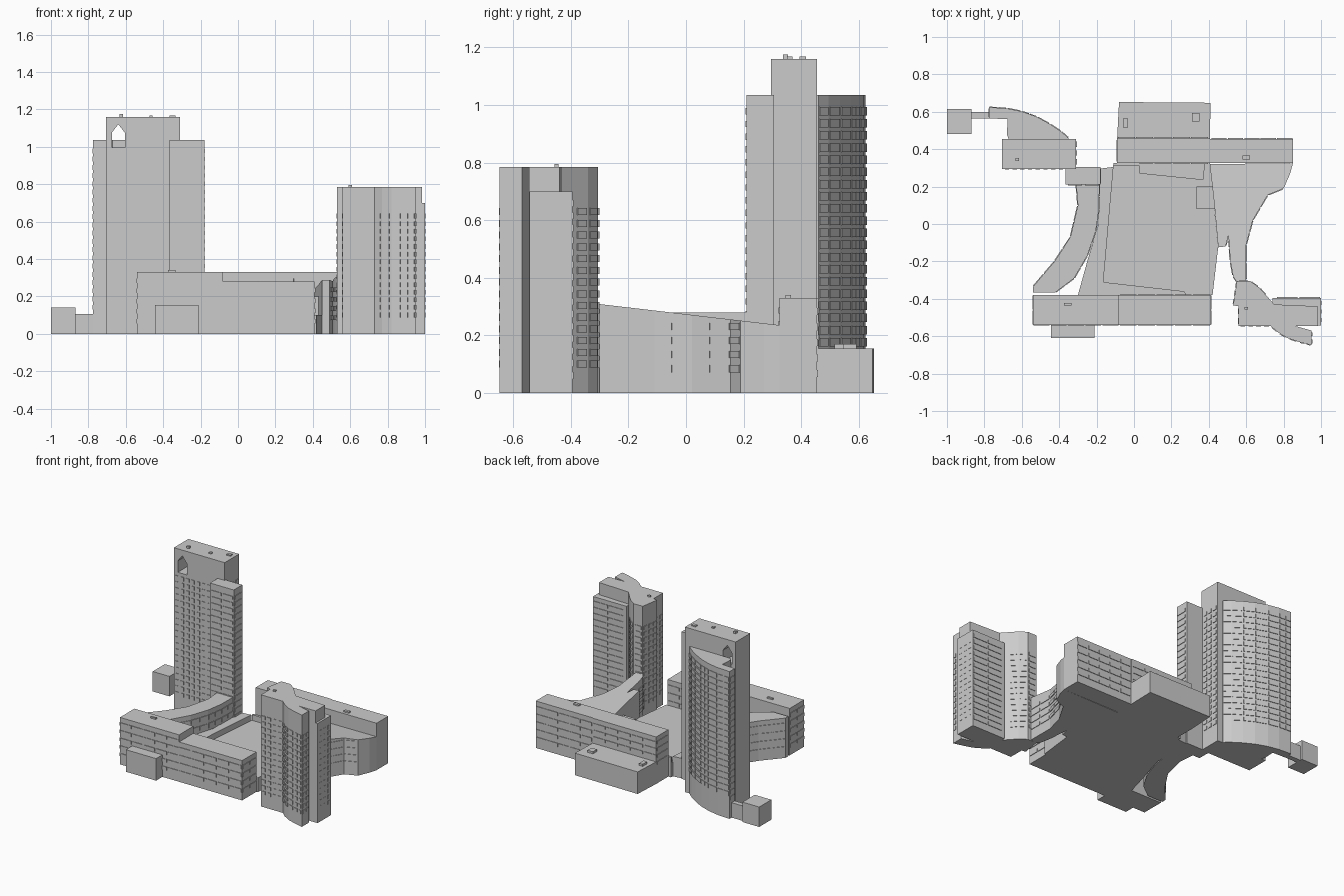
import bpy, bmesh
from mathutils import Vector, Matrix


def finish(name, bm):
    bmesh.ops.recalc_face_normals(bm, faces=bm.faces)
    me = bpy.data.meshes.new(name)
    bm.to_mesh(me)
    bm.free()
    ob = bpy.data.objects.new(name, me)
    bpy.context.collection.objects.link(ob)
    return ob


def prism(name, pts, top, z0=0.0):
    """Extrude a footprint; top is a height or a function of y."""
    h = top if callable(top) else (lambda y: top)
    bm = bmesh.new()
    lo = [bm.verts.new((x, y, z0)) for x, y in pts]
    hi = [bm.verts.new((x, y, h(y))) for x, y in pts]
    bm.faces.new(lo[::-1])
    bm.faces.new(hi)
    n = len(pts)
    for i in range(n):
        j = (i + 1) % n
        bm.faces.new((lo[i], lo[j], hi[j], hi[i]))
    return finish(name, bm)


def rect(x0, x1, y0, y1):
    return [(x0, y0), (x1, y0), (x1, y1), (x0, y1)]


def box(name, x0, x1, y0, y1, z1, z0=0.0):
    return prism(name, rect(x0, x1, y0, y1), z1, z0)


def windows(name, path, z0, z1, rows, pitch, fill=0.75, tall=0.6, d=0.004):
    """Thin raised window panels along the wall segments of an open path."""
    bm = bmesh.new()
    step = (z1 - z0) / rows
    for a, b in zip(path, path[1:]):
        a, b = Vector(a), Vector(b)
        t = b - a
        cols = max(1, round(t.length / pitch))
        cell = t.length / cols
        t.normalize()
        rot = Matrix.Rotation(Vector((1, 0)).angle_signed(t) * -1, 4, 'Z')
        for c in range(cols):
            p = a + t * cell * (c + 0.5)
            for r in range(rows):
                m = (Matrix.Translation((p.x, p.y, z0 + step * (r + 0.5))) @ rot
                     @ Matrix.Diagonal((cell * fill, 2 * d, step * tall, 1)))
                bmesh.ops.create_cube(bm, size=1, matrix=m)
    return finish(name, bm)


# Tall tower: slab with an arched opening, curved rear bay, front side bay
slab = box("tall_tower_slab", -0.705, -0.31, 0.295, 0.455, 1.16)
arch = prism("arch_cutter", rect(-0.675, -0.605, 0.2, 0.7), 1.08, 1.0)
bm = bmesh.new()
prof = [(-0.675, 0.995), (-0.605, 0.995), (-0.605, 1.075), (-0.64, 1.12), (-0.675, 1.075)]
f = bm.faces.new([bm.verts.new((x, 0.2, z)) for x, z in prof])
ex = bmesh.ops.extrude_face_region(bm, geom=[f])
bmesh.ops.translate(bm, vec=(0, 0.5, 0), verts=[v for v in ex["geom"] if isinstance(v, bmesh.types.BMVert)])
bpy.data.objects.remove(arch)
arch = finish("arch_cutter", bm)
arch.hide_render = True
mod = slab.modifiers.new("arch_opening", 'BOOLEAN')
mod.object = arch
mod.solver = 'EXACT'
bpy.context.view_layer.update()
cut = bpy.data.meshes.new_from_object(slab.evaluated_get(bpy.context.evaluated_depsgraph_get()))
slab.modifiers.clear()
slab.data = cut
bpy.data.objects.remove(arch)

curve = [(-0.35, 0.46), (-0.39, 0.495), (-0.45, 0.535), (-0.52, 0.573), (-0.60, 0.602),
         (-0.68, 0.618), (-0.775, 0.624)]
prism("tall_tower_curved_bay", curve + [(-0.775, 0.565), (-0.675, 0.56), (-0.68, 0.48), (-0.67, 0.455), (-0.35, 0.455)], 1.035)
box("tall_tower_side_bay", -0.365, -0.18, 0.21, 0.305, 1.035)
windows("curved_bay_windows", curve, 0.155, 1.0, 20, 0.055, 0.85, 0.7)
windows("curved_bay_end_windows", [(-0.775, 0.624), (-0.775, 0.565)], 0.12, 1.0, 20, 0.06)
windows("tall_slab_front_windows", [(-0.70, 0.295), (-0.37, 0.295)], 0.12, 0.98, 20, 0.042, 0.55)
windows("side_bay_windows", [(-0.36, 0.21), (-0.18, 0.21), (-0.18, 0.30)], 0.12, 1.0, 20, 0.09, 0.85, 0.5)
windows("tall_slab_end_windows", [(-0.31, 0.31), (-0.31, 0.45)], 0.12, 1.0, 20, 0.045, 0.6)

# Annex beside the tall tower
box("annex", -1.0, -0.87, 0.48, 0.615, 0.14)
box("annex_link", -0.87, -0.775, 0.565, 0.60, 0.105)

# Wave-shaped tower with a lower rear slab
wave_in = [(0.985, -0.44), (0.75, -0.43), (0.71, -0.385), (0.67, -0.34), (0.62, -0.305), (0.55, -0.305)]
wave_out = [(0.53, -0.435), (0.56, -0.44), (0.56, -0.545), (0.73, -0.545), (0.77, -0.58), (0.82, -0.61),
            (0.88, -0.63), (0.95, -0.648), (0.95, -0.57), (0.86, -0.545), (0.985, -0.545)]
prism("wave_tower", wave_in + wave_out, 0.785)
box("wave_tower_rear_slab", 0.74, 1.0, -0.544, -0.395, 0.70)
windows("wave_tower_west_windows", [(0.55, -0.305), (0.53, -0.435)], 0.08, 0.65, 14, 0.045, 0.6)
windows("wave_tower_front_windows", wave_out[1:8], 0.08, 0.65, 14, 0.045, 0.6)
windows("wave_tower_end_windows", [(0.95, -0.648), (0.95, -0.57)], 0.08, 0.65, 14, 0.036, 0.5)
windows("wave_tower_inner_windows", wave_in[2:], 0.08, 0.65, 14, 0.05, 0.7)
windows("rear_slab_end_windows", [(1.0, -0.535), (1.0, -0.40)], 0.08, 0.65, 14, 0.045, 0.5, d=0.002)
windows("rear_slab_windows", [(1.0, -0.395), (0.76, -0.395)], 0.04, 0.68, 15, 0.12, 0.92, 0.55)

# Front block in two heights, with an entrance box
box("front_block_high", -0.54, -0.08, -0.54, -0.38, 0.33)
box("front_block_low", -0.08, 0.41, -0.54, -0.38, 0.28)
box("front_entrance", -0.445, -0.21, -0.61, -0.54, 0.155)
windows("front_high_windows", [(-0.54, -0.38), (-0.54, -0.54), (-0.08, -0.54)], 0.04, 0.31, 5, 0.09, 0.92, 0.45)
windows("front_low_windows", [(-0.08, -0.54), (0.41, -0.54), (0.41, -0.38), (-0.08, -0.38)], 0.04, 0.26, 4, 0.09, 0.92, 0.45)

# Back block with a low rear hall
box("back_block_west", -0.09, 0.405, 0.325, 0.46, 0.33)
box("back_block_east", 0.405, 0.85, 0.325, 0.455, 0.33)
prism("rear_hall", [(-0.09, 0.46), (0.405, 0.46), (0.41, 0.648), (-0.08, 0.652)], 0.155)
windows("back_east_windows", [(0.85, 0.455), (0.41, 0.455)], 0.04, 0.31, 5, 0.09, 0.92, 0.45)
windows("back_west_windows", [(0.40, 0.46), (-0.09, 0.46)], 0.17, 0.31, 3, 0.09, 0.92, 0.45)
windows("back_block_end_windows", [(-0.09, 0.455), (-0.09, 0.33), (0.40, 0.325)], 0.12, 0.31, 4, 0.09, 0.92, 0.45)

# East wing: curved, with a roof sloping down to the back
east_out = [(0.60, -0.30), (0.60, -0.11), (0.635, 0.02), (0.715, 0.155), (0.80, 0.19), (0.835, 0.27), (0.85, 0.325)]
east_in = [(0.405, 0.32), (0.43, 0.10), (0.45, -0.125), (0.49, -0.12), (0.505, -0.06), (0.515, -0.20), (0.53, -0.28), (0.55, -0.31)]


def slope(y):
    return 0.31 - (y + 0.31) * 0.117


prism("east_wing", east_out + east_in, slope)
windows("east_wing_windows", east_out[:5], 0.06, 0.255, 4, 0.08, 0.88, 0.5)
windows("east_wing_inner_windows", east_in[3:], 0.06, 0.26, 4, 0.06, 0.8, 0.5)
box("courtyard_kiosk", 0.335, 0.43, 0.08, 0.20, 0.20)

# West wing: curved and flat-roofed
west_out = [(-0.31, 0.22), (-0.30, 0.10), (-0.34, -0.07), (-0.425, -0.20), (-0.54, -0.335), (-0.54, -0.365)]
west_in = [(-0.42, -0.365), (-0.32, -0.29), (-0.25, -0.17), (-0.205, -0.04), (-0.187, 0.08), (-0.185, 0.215)]
prism("west_wing", west_out + west_in, 0.28)
windows("west_wing_windows", west_out[:5], 0.04, 0.26, 4, 0.08, 0.9, 0.5)
windows("west_wing_inner_windows", west_in, 0.14, 0.26, 2, 0.08, 0.9, 0.5)

# Courtyard deck and the raised terrace along its west side
prism("courtyard_deck", [(-0.17, -0.38), (0.42, -0.38), (0.45, -0.125), (0.42, 0.20), (0.405, 0.325), (-0.11, 0.325)], 0.10)
prism("west_terrace", [(-0.30, -0.38), (-0.17, -0.38), (-0.11, 0.305), (-0.19, 0.295), (-0.19, 0.0), (-0.25, -0.2)], 0.14)
prism("north_terrace", [(-0.11, 0.31), (0.03, 0.31), (0.03, 0.27), (0.37, 0.235), (0.38, 0.325), (-0.11, 0.325)], 0.14)
prism("south_terrace", [(-0.17, -0.38), (0.28, -0.38), (0.27, -0.36), (-0.17, -0.31)], 0.14)

# Rooftop plant boxes: centre x, y, size x, size y, roof height, own height
for i, (x, y, sx, sy, z, h) in enumerate([
        (-0.625, 0.345, 0.018, 0.018, 1.16, 0.015), (-0.465, 0.36, 0.018, 0.018, 1.16, 0.008),
        (-0.35, 0.405, 0.03, 0.022, 1.16, 0.008), (-0.355, -0.43, 0.04, 0.014, 0.33, 0.01),
        (0.60, -0.45, 0.018, 0.014, 0.785, 0.01), (-0.045, 0.54, 0.028, 0.05, 0.155, 0.015),
        (0.33, 0.57, 0.042, 0.045, 0.155, 0.015), (0.6, 0.355, 0.04, 0.02, 0.33, 0.01)]):
    box(f"roof_plant_{i + 1}", x - sx / 2, x + sx / 2, y - sy / 2, y + sy / 2, z + h, z)
